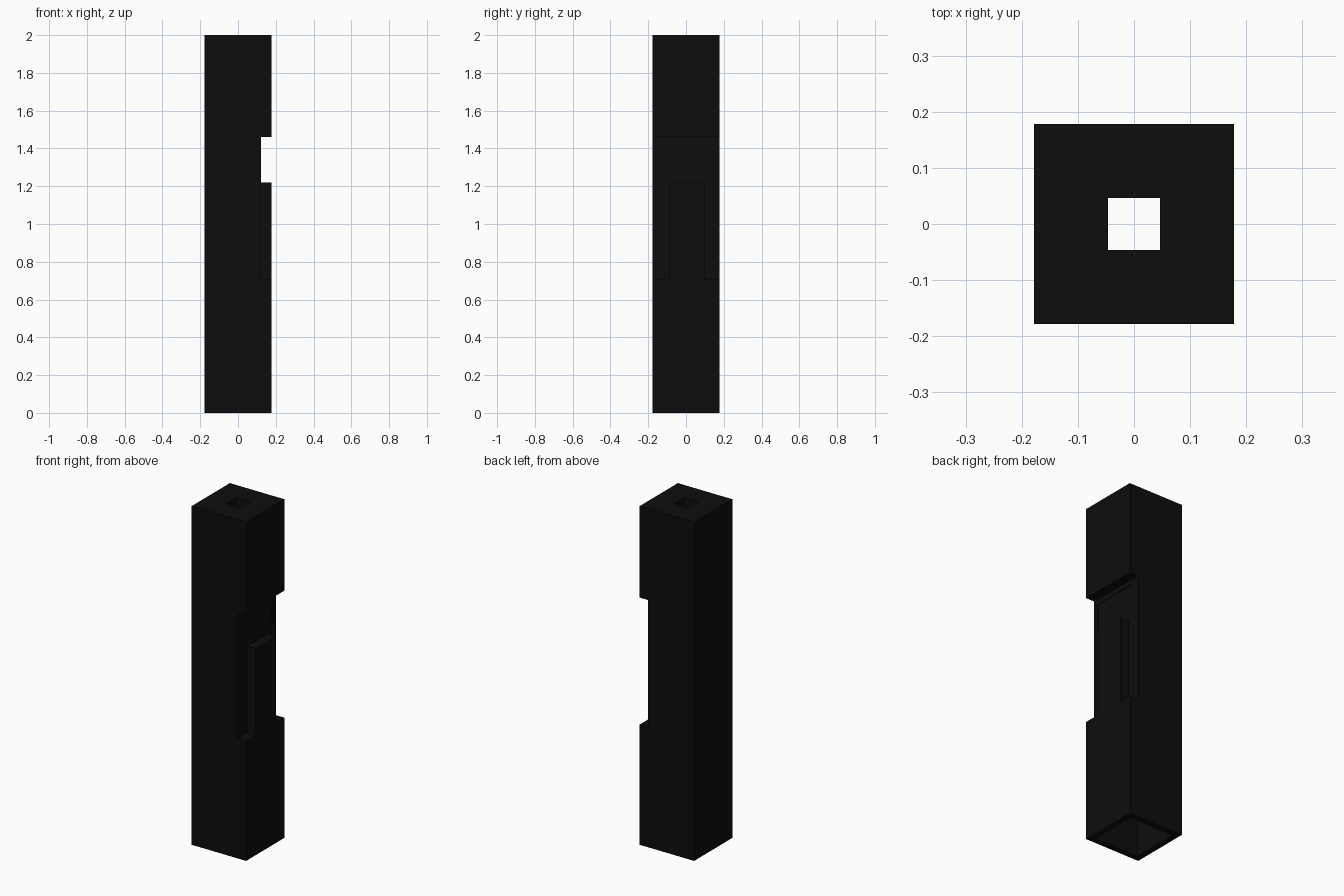
import bpy

if "Cube" in bpy.data.objects:
    bpy.data.objects.remove(bpy.data.objects["Cube"])

# Near-black paint shared by every part
paint = bpy.data.materials.new("dark_paint")
paint.diffuse_color = (0.004, 0.004, 0.004, 1)
paint.use_nodes = True
paint.node_tree.nodes["Principled BSDF"].inputs["Base Color"].default_value = paint.diffuse_color

HALF = 0.178      # half width of the column
FLOOR = 0.123     # x of the recess floor


def box(name, x, y, z):
    """Box from (min, max) ranges."""
    bpy.ops.mesh.primitive_cube_add(size=1, location=[sum(r) / 2 for r in (x, y, z)])
    ob = bpy.context.object
    ob.name = name
    ob.scale = [r[1] - r[0] for r in (x, y, z)]
    bpy.ops.object.transform_apply(location=False, rotation=False, scale=True)
    ob.data.materials.append(paint)
    return ob


def cut(target, name, x, y, z):
    """Subtract a box from the target and discard the cutter."""
    cutter = box(name, x, y, z)
    cutter.hide_render = True
    mod = target.modifiers.new(name, 'BOOLEAN')
    mod.operation = 'DIFFERENCE'
    mod.solver = 'EXACT'
    mod.object = cutter
    bpy.context.view_layer.objects.active = target
    bpy.ops.object.modifier_apply(modifier=mod.name)
    bpy.data.objects.remove(cutter)


# Square column
column = box("column", (-HALF, HALF), (-HALF, HALF), (0, 2))

# Full-width recess on the right side
cut(column, "recess_cutter", (FLOOR, 0.3), (-0.3, 0.3), (0.71, 1.46))

# Shallow inset panel in the upper part of the recess
cut(column, "panel_cutter", (FLOOR - 0.004, 0.15), (-0.15, 0.14), (1.27, 1.43))

# Open hollow base with a thin rim
cut(column, "base_cutter", (-0.143, 0.143), (-0.143, 0.143), (-0.1, 0.66))

# Square shaft running down from the top
cut(column, "shaft_cutter", (-0.046, 0.046), (-0.046, 0.046), (0.5, 2.1))

# Raised tongue standing in the recess, flush with the side
box("recess_tongue", (FLOOR - 0.003, HALF), (-0.09, 0.1), (0.71, 1.22))
